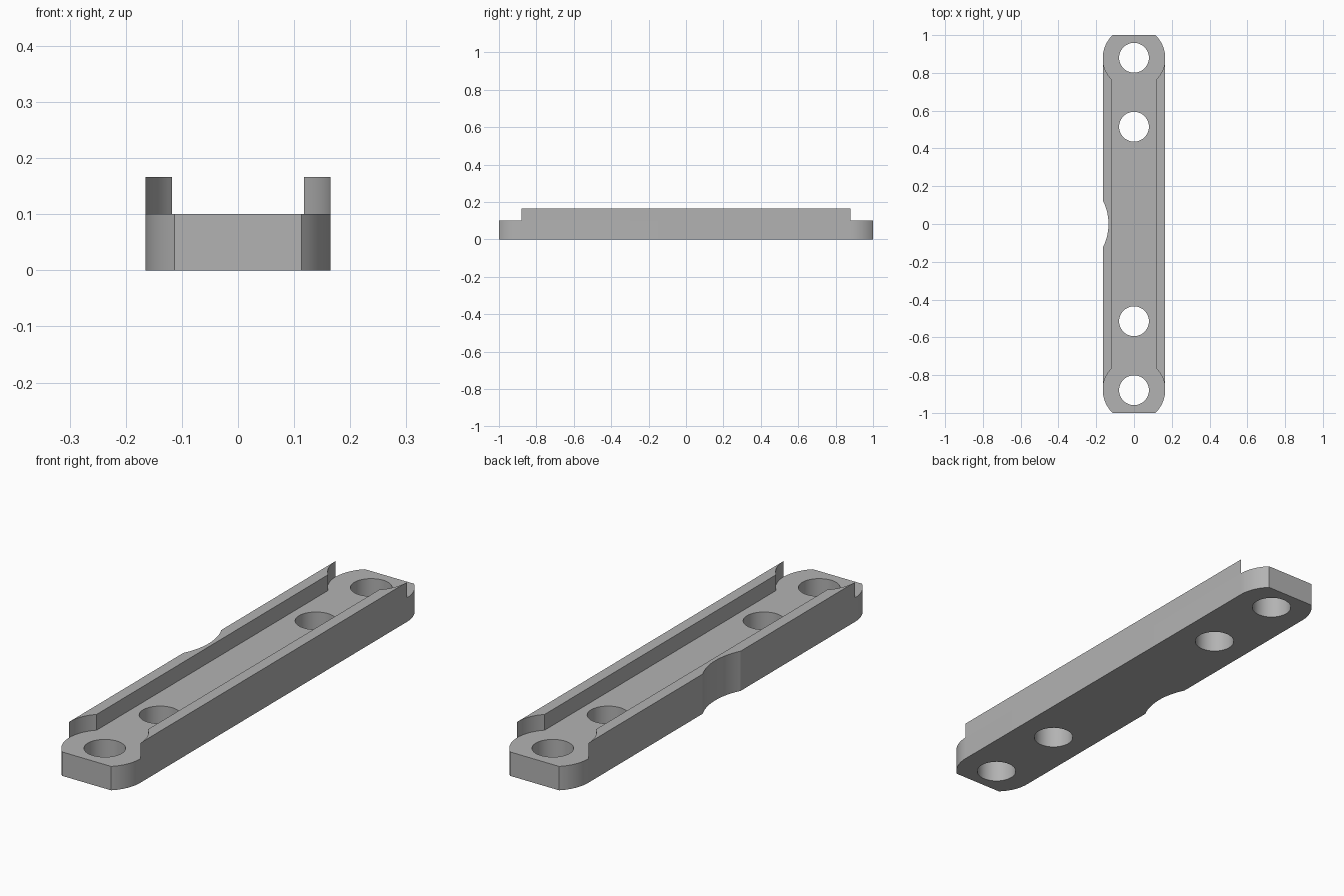
import bpy, bmesh
from math import acos, asin, cos, sin, sqrt

if "Cube" in bpy.data.objects:
    bpy.data.objects.remove(bpy.data.objects["Cube"], do_unlink=True)

R = 0.165            # half width, also the radius of the rounded ends
END_Y = 0.88         # centre of the end arcs
INNER_X = 0.118      # inner face of the rails
FLOOR, TOP = 0.1, 0.166
HOLE_R, HOLES = 0.079, (0.88, 0.515, -0.515, -0.88)
NOTCH_HALF, NOTCH_DEPTH = 0.125, 0.03

grey = bpy.data.materials.new("plain grey")
grey.use_nodes = True
colour = (0.45, 0.45, 0.45, 1)
grey.diffuse_color = colour
grey.node_tree.nodes["Principled BSDF"].inputs["Base Color"].default_value = colour


def arc(cx, cy, r, a, b, steps):
    angles = [a + (b - a) * i / steps for i in range(steps + 1)]
    return [(cx + r * cos(t), cy + r * sin(t)) for t in angles]


def prism(name, outline, z0, z1):
    """Upright solid with the given outline."""
    bm = bmesh.new()
    face = bm.faces.new([bm.verts.new((x, y, z0)) for x, y in outline])
    ext = bmesh.ops.extrude_face_region(bm, geom=[face])
    for v in ext["geom"]:
        if isinstance(v, bmesh.types.BMVert):
            v.co.z = z1
    bmesh.ops.recalc_face_normals(bm, faces=bm.faces)
    mesh = bpy.data.meshes.new(name)
    bm.to_mesh(mesh)
    bm.free()
    mesh.materials.append(grey)
    obj = bpy.data.objects.new(name, mesh)
    bpy.context.collection.objects.link(obj)
    return obj


def activate(obj):
    bpy.ops.object.select_all(action="DESELECT")
    obj.select_set(True)
    bpy.context.view_layer.objects.active = obj


# Shallow thumb notch in the -x side, listed from back to front
notch_r = (NOTCH_HALF ** 2 + NOTCH_DEPTH ** 2) / (2 * NOTCH_DEPTH)
spread = asin(NOTCH_HALF / notch_r)
notch = arc(-R + NOTCH_DEPTH - notch_r, 0, notch_r, spread, -spread, 20)

# Base plate: arcs at the four corners, cut flat at both ends
corner = arc(0, END_Y, R, 0, asin((1 - END_Y) / R), 10)
back_left = corner
back_right = [(-x, y) for x, y in reversed(corner)]
front_right = [(-x, -y) for x, y in corner]
front_left = [(x, -y) for x, y in reversed(corner)]
base = prism("base_plate", back_left + back_right + notch + front_right + front_left, 0, FLOOR)

# Screw holes
for y in HOLES:
    cutter = prism("hole_cutter", arc(0, y, HOLE_R, 0, 6.2832, 48)[:-1], -0.1, 0.3)
    cutter.hide_render = True
    mod = base.modifiers.new("hole", "BOOLEAN")
    mod.operation, mod.solver, mod.object = "DIFFERENCE", "EXACT", cutter
    activate(base)
    bpy.ops.object.modifier_apply(modifier=mod.name)
    bpy.data.objects.remove(cutter, do_unlink=True)

# Side rails, their ends scooped out around the end holes
scoop = arc(0, END_Y, R, 0, -acos(INNER_X / R), 12)
rail = scoop + [(x, -y) for x, y in reversed(scoop)]
left_rail = prism("left_rail", rail, FLOOR, TOP)
right_rail = prism("right_rail", [(-x, y) for x, y in rail] + notch[::-1], FLOOR, TOP)

for obj in (base, left_rail, right_rail):
    activate(obj)
    bpy.ops.object.shade_smooth_by_angle(angle=0.4)
